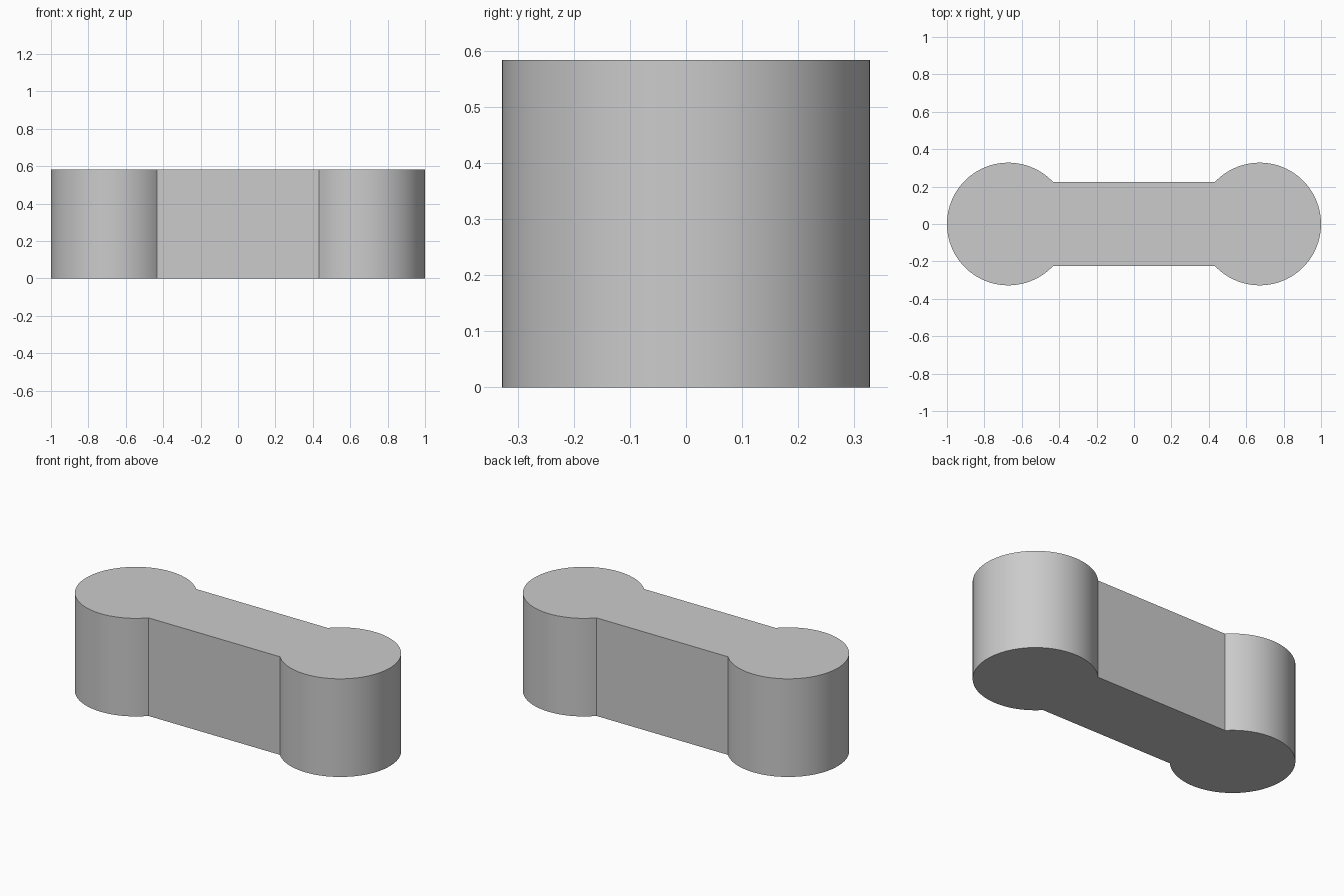
import bpy
import bmesh
from math import asin, cos, sin, pi, radians

cube = bpy.data.objects.get("Cube")
if cube:
    bpy.data.objects.remove(cube, do_unlink=True)

RADIUS = 0.328      # round ends
HALF_BAR = 0.224    # half the width of the straight bar
HEIGHT = 0.583
STEPS = 64          # segments per round end
CENTRE = 1 - RADIUS

grey = bpy.data.materials.new("light_grey")
grey.use_nodes = True
colour = (0.6, 0.6, 0.6, 1)
grey.diffuse_color = colour
grey.node_tree.nodes["Principled BSDF"].inputs["Base Color"].default_value = colour

# Outline: an arc at each end, joined by the straight sides of the bar
sweep = pi - asin(HALF_BAR / RADIUS)
arc = [-sweep + 2 * sweep * i / STEPS for i in range(STEPS + 1)]
outline = [(side * (CENTRE + RADIUS * cos(a)), side * RADIUS * sin(a))
           for side in (1, -1) for a in arc]

# Solid link: extrude the outline upwards
bm = bmesh.new()
base = bm.faces.new([bm.verts.new((x, y, 0)) for x, y in outline])
top = bmesh.ops.extrude_face_region(bm, geom=[base], use_keep_orig=True)
bmesh.ops.translate(bm, vec=(0, 0, HEIGHT),
                    verts=[v for v in top["geom"] if isinstance(v, bmesh.types.BMVert)])
bmesh.ops.recalc_face_normals(bm, faces=bm.faces)
mesh = bpy.data.meshes.new("link_body")
bm.to_mesh(mesh)
bm.free()
mesh.materials.append(grey)

link = bpy.data.objects.new("link_body", mesh)
bpy.context.collection.objects.link(link)
bpy.ops.object.select_all(action='DESELECT')
link.select_set(True)
bpy.context.view_layer.objects.active = link
bpy.ops.object.shade_smooth_by_angle(angle=radians(30))
